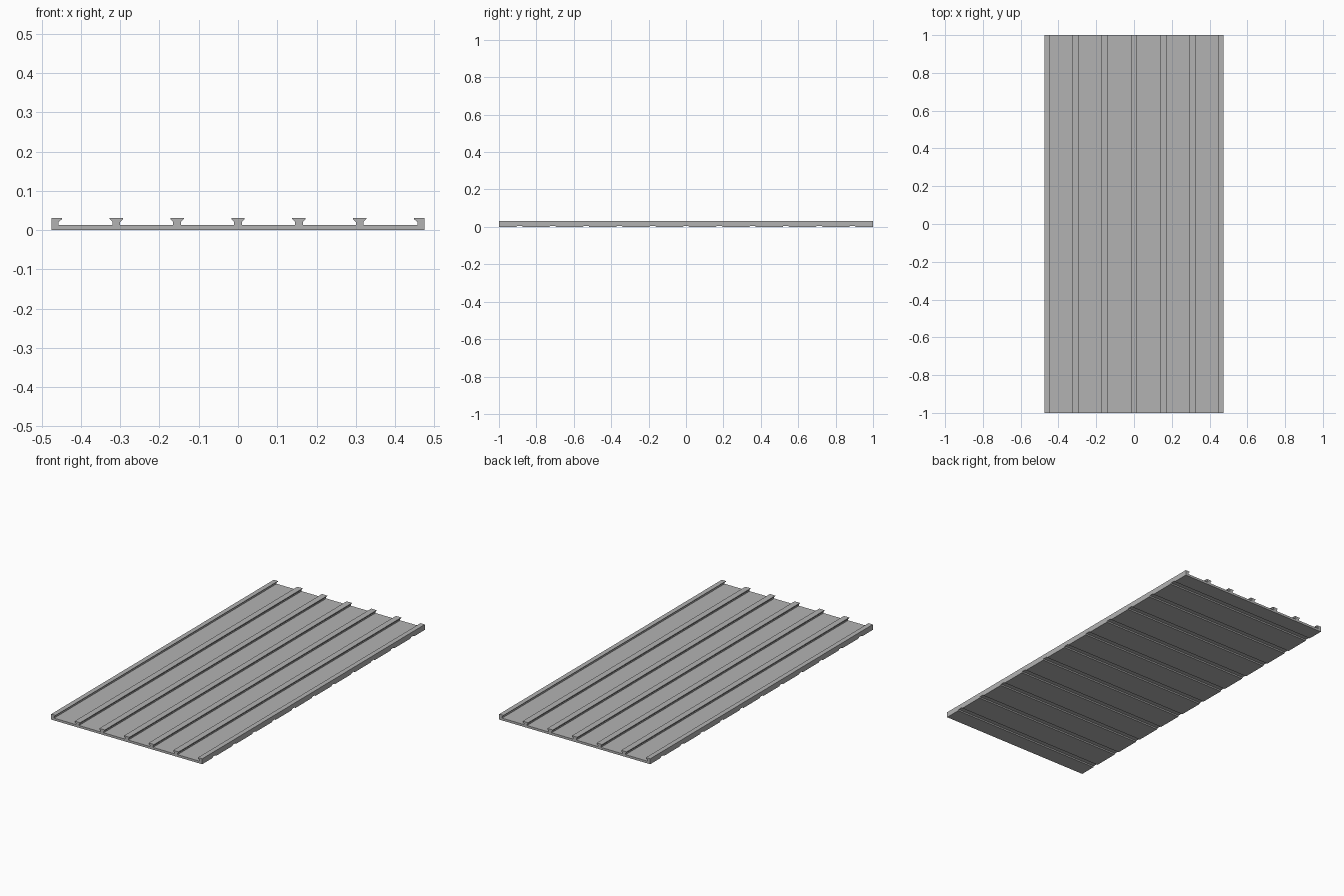
import bpy
import bmesh

HALF_W, HALF_L = 0.475, 1.0
FLOOR, TOP = 0.013, 0.031
RIB_PITCH, GROOVE_PITCH = 0.155, 0.178

cube = bpy.data.objects.get("Cube")
if cube:
    bpy.data.objects.remove(cube, do_unlink=True)

grey = bpy.data.materials.new("plain_grey")
grey.use_nodes = True
grey.diffuse_color = (0.45, 0.45, 0.45, 1)
grey.node_tree.nodes["Principled BSDF"].inputs["Base Color"].default_value = grey.diffuse_color


def extrude(name, loops, direction):
    """Extrude closed loops of points along a direction into one object."""
    bm = bmesh.new()
    for loop in loops:
        face = bm.faces.new([bm.verts.new(p) for p in loop])
        new = bmesh.ops.extrude_face_region(bm, geom=[face])["geom"]
        bmesh.ops.translate(bm, vec=direction,
                            verts=[v for v in new if isinstance(v, bmesh.types.BMVert)])
    bmesh.ops.recalc_face_normals(bm, faces=bm.faces)
    mesh = bpy.data.meshes.new(name)
    bm.to_mesh(mesh)
    bm.free()
    mesh.materials.append(grey)
    obj = bpy.data.objects.new(name, mesh)
    bpy.context.collection.objects.link(obj)
    return obj


# Half of a flared rib: (offset from its centre, height)
flare = [(0.010, FLOOR), (0.010, 0.021), (0.017, 0.028), (0.017, TOP)]

# Cross-section of the ribbed panel, left edge to right edge
section = [(-HALF_W, 0), (-HALF_W, TOP), (-0.448, TOP), (-0.448, 0.028),
           (-0.457, 0.021), (-0.457, FLOOR)]
for i in range(-2, 3):
    x = i * RIB_PITCH
    section += [(x - dx, z) for dx, z in flare]
    section += [(x + dx, z) for dx, z in reversed(flare)]
section += [(-x, z) for x, z in reversed(section[:6])]
panel = extrude("ribbed_panel", [[(x, -HALF_L, z) for x, z in section]], (0, 2 * HALF_L, 0))

# Shallow grooves across the underside
profile = [(-0.017, -0.005), (-0.017, 0), (-0.013, 0.006),
           (0.013, 0.006), (0.017, 0), (0.017, -0.005)]
loops = [[(-0.6, i * GROOVE_PITCH + y, z) for y, z in profile] for i in range(-5, 6)]
cutter = extrude("groove_cutter", loops, (1.2, 0, 0))
cutter.hide_render = True

cut = panel.modifiers.new("grooves", 'BOOLEAN')
cut.operation = 'DIFFERENCE'
cut.solver = 'EXACT'
cut.object = cutter
bpy.context.view_layer.objects.active = panel
bpy.ops.object.modifier_apply(modifier=cut.name)
bpy.data.objects.remove(cutter, do_unlink=True)
